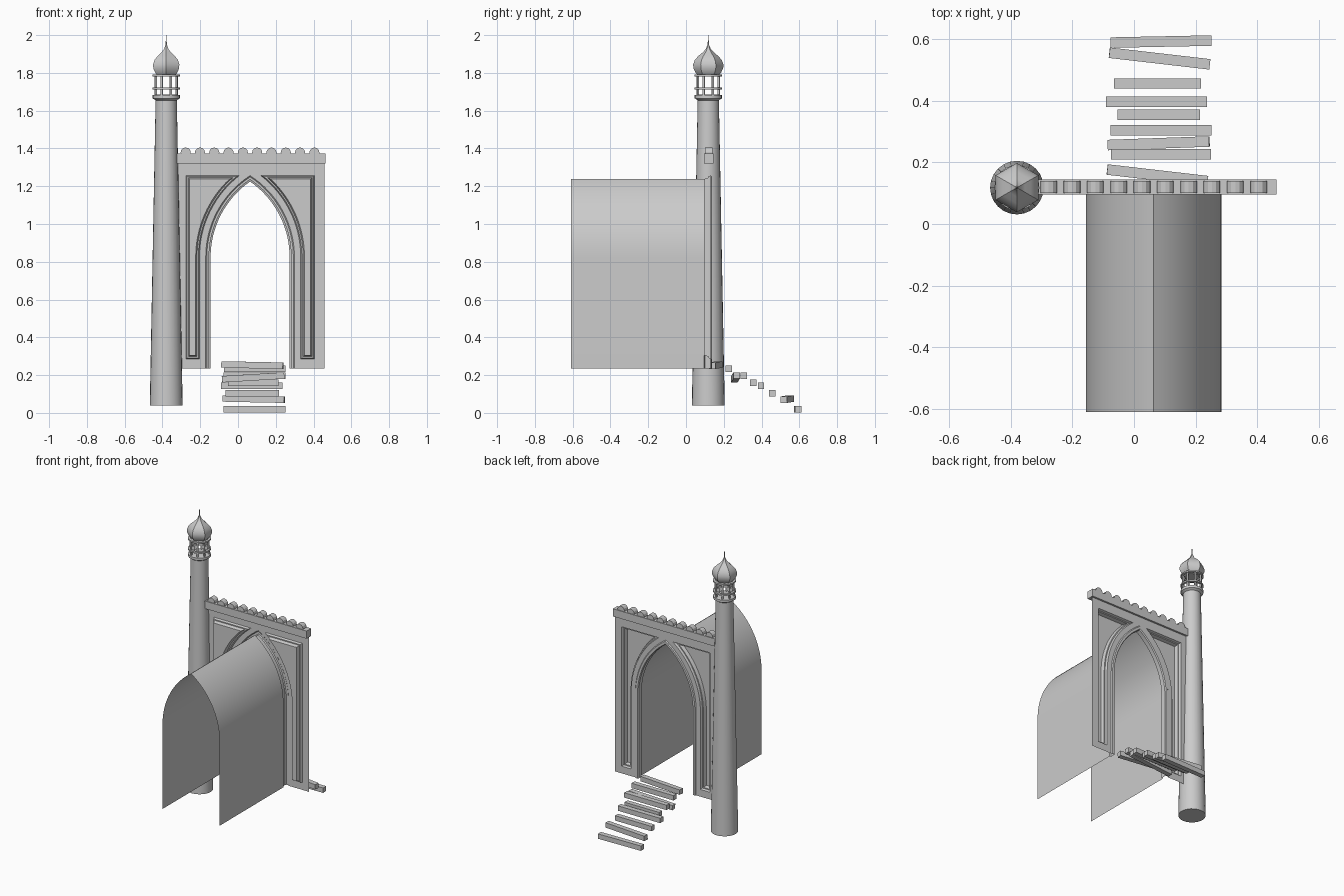
import bpy, bmesh, math
from mathutils import Matrix, Vector

if "Cube" in bpy.data.objects:
    bpy.data.objects.remove(bpy.data.objects["Cube"])

CX = 0.064                 # arch centre line
SPRING, SILL = 0.825, 0.235
ARC_C = -0.278             # arc centre relative to the centre line


def finish(name, bm, smooth=None):
    me = bpy.data.meshes.new(name)
    bm.to_mesh(me)
    bm.free()
    ob = bpy.data.objects.new(name, me)
    bpy.context.collection.objects.link(ob)
    if smooth:
        bpy.ops.object.select_all(action='DESELECT')
        ob.select_set(True)
        bpy.context.view_layer.objects.active = ob
        bpy.ops.object.shade_smooth_by_angle(angle=math.radians(smooth))
    return ob


def box(name, size, loc, rot=(0, 0, 0)):
    bm = bmesh.new()
    bmesh.ops.create_cube(bm, size=1)
    bmesh.ops.scale(bm, vec=size, verts=bm.verts)
    for axis, a in zip('XYZ', rot):
        bmesh.ops.rotate(bm, matrix=Matrix.Rotation(a, 3, axis), verts=bm.verts)
    bmesh.ops.translate(bm, vec=loc, verts=bm.verts)
    return finish(name, bm)


def lathe(name, profile, sides, smooth=None, phase=0.0, closed=False):
    """Revolve (radius, z) points around the tower axis."""
    bm = bmesh.new()
    rings = [[bm.verts.new((-0.38 + r * math.cos(phase + math.tau * i / sides),
                            0.118 + r * math.sin(phase + math.tau * i / sides), z))
              for i in range(sides)] for r, z in profile]
    pairs = list(zip(rings, rings[1:]))
    if closed:
        pairs.append((rings[-1], rings[0]))
    else:
        bm.faces.new(rings[0][::-1])
        bm.faces.new(rings[-1])
    for a, b in pairs:
        for i in range(sides):
            j = (i + 1) % sides
            bm.faces.new((a[i], a[j], b[j], b[i]))
    return finish(name, bm, smooth)


def arch(half, n=16):
    """Pointed arch outline, left foot to right foot."""
    r = half - ARC_C
    top = math.acos(-ARC_C / r)
    right = [(half, SILL)] + [(ARC_C + r * math.cos(top * i / n),
                               SPRING + r * math.sin(top * i / n)) for i in range(n + 1)]
    return [(-x, z) for x, z in right[:-1]] + right[::-1]


def panel(d, n=16):
    """Spandrel panel outline inset by d."""
    r, top = 0.546 + d, 1.258 - d
    end = math.asin((top - SPRING) / r)
    pts = [(0.268 + d, 0.285 + d)]
    pts += [(ARC_C + r * math.cos(end * i / n), SPRING + r * math.sin(end * i / n))
            for i in range(n + 1)]
    return pts + [(0.34 - d, top), (0.34 - d, 0.285 + d)]


def loop(bm, pts, y, side=1):
    return [bm.verts.new((CX + side * x, y, z)) for x, z in pts]


def ring_edges(bm, vs):
    return [bm.edges.new((vs[i], vs[(i + 1) % len(vs)])) for i in range(len(vs))]


def bridge(bm, a, b, closed):
    n = len(a)
    for i in range(n if closed else n - 1):
        j = (i + 1) % n
        bm.faces.new((a[i], a[j], b[j], b[i]))


# Facade sheet with two recessed spandrel panels
Y = 0.132
bm = bmesh.new()
outline = arch(0.235) + [(0.393, SILL), (0.393, 1.345), (-0.393, 1.345), (-0.393, SILL)]
edges = ring_edges(bm, loop(bm, outline, Y))
holes = []
for s in (-1, 1):
    holes.append(loop(bm, panel(0), Y, s))
    edges += ring_edges(bm, holes[-1])
bmesh.ops.triangle_fill(bm, use_beauty=True, edges=edges, normal=Vector((0, 1, 0)))
for s, prev in zip((-1, 1), holes):
    for d, y in ((0.006, 0.118), (0.013, 0.118), (0.020, 0.095)):
        cur = loop(bm, panel(d), y, s)
        bridge(bm, prev, cur, True)
        prev = cur
    es = [bm.edges.get((prev[i], prev[(i + 1) % len(prev)])) for i in range(len(prev))]
    bmesh.ops.triangle_fill(bm, use_beauty=True, edges=es, normal=Vector((0, 1, 0)))
bmesh.ops.recalc_face_normals(bm, faces=bm.faces)
finish("facade", bm, 30)

# Arch moulding and the vaulted passage behind it
for name, section in (
        ("arch_moulding", [(0.235, Y), (0.229, 0.138), (0.214, 0.138), (0.209, 0.131),
                           (0.209, 0.100), (0.22, 0.095)]),
        ("vault", [(0.22, 0.095), (0.22, -0.61)])):
    bm = bmesh.new()
    rows = [loop(bm, arch(h), y) for h, y in section]
    for a, b in zip(rows, rows[1:]):
        bridge(bm, a, b, False)
    bmesh.ops.recalc_face_normals(bm, faces=bm.faces)
    finish(name, bm, 30)

# Cornice and scallops
box("cornice", (0.79, 0.05, 0.053), (0.068, 0.12, 1.3465))
for i in range(10):
    bm = bmesh.new()
    m = Matrix.Translation((-0.277 + 0.0757 * i, 0.12, 1.378)) @ Matrix.Rotation(math.pi / 2, 4, 'X')
    bmesh.ops.create_cone(bm, cap_ends=True, segments=12, radius1=0.027, radius2=0.027,
                          depth=0.04, matrix=m)
    finish("scallop", bm)

# Tower: shaft, balcony, rings, posts, onion dome, spire
lathe("tower_shaft", [(0.087, 0.04), (0.056, 1.665)], 24, 30)
lathe("balcony_floor", [(0.056, 1.655), (0.072, 1.665), (0.072, 1.682), (0.06, 1.685)], 24, 30)
for z in (1.717, 1.787):
    lathe("balcony_ring", [(0.056, z - 0.005), (0.073, z - 0.005), (0.073, z + 0.005),
                           (0.056, z + 0.005)], 24, 30, closed=True)
for i in range(8):
    a = math.tau * (i + 0.5) / 8
    box("balcony_post", (0.01, 0.01, 0.11),
        (-0.38 + 0.06 * math.cos(a), 0.118 + 0.06 * math.sin(a), 1.735), (0, 0, a))
lathe("onion_dome", [(0.05, 1.782), (0.068, 1.802), (0.079, 1.825), (0.08, 1.845), (0.071, 1.869),
                     (0.052, 1.89), (0.03, 1.908), (0.014, 1.925), (0.006, 1.945)],
      6, 35, phase=math.pi / 2)
lathe("spire", [(0.006, 1.935), (0.003, 1.96), (0.001, 2.0)], 8, 30)

# Loose plank steps: centre x, y, z, length, yaw, tilt
steps = [(0.088, 0.592, 0.020, 0.328, 0.02, 0.0), (0.083, 0.537, 0.073, 0.328, -0.115, 0.02),
         (0.076, 0.456, 0.103, 0.282, 0.0, 0.0), (0.073, 0.397, 0.144, 0.327, 0.0, 0.0),
         (0.081, 0.355, 0.159, 0.268, 0.0, 0.0), (0.088, 0.305, 0.196, 0.327, 0.0, 0.0),
         (0.080, 0.262, 0.188, 0.330, 0.035, -0.06), (0.088, 0.227, 0.233, 0.325, 0.0, 0.0),
         (0.076, 0.158, 0.253, 0.328, -0.115, 0.02)]
for x, y, z, length, yaw, tilt in steps:
    box("step_plank", (length, 0.034, 0.034), (x, y, z), (0, tilt, yaw))
